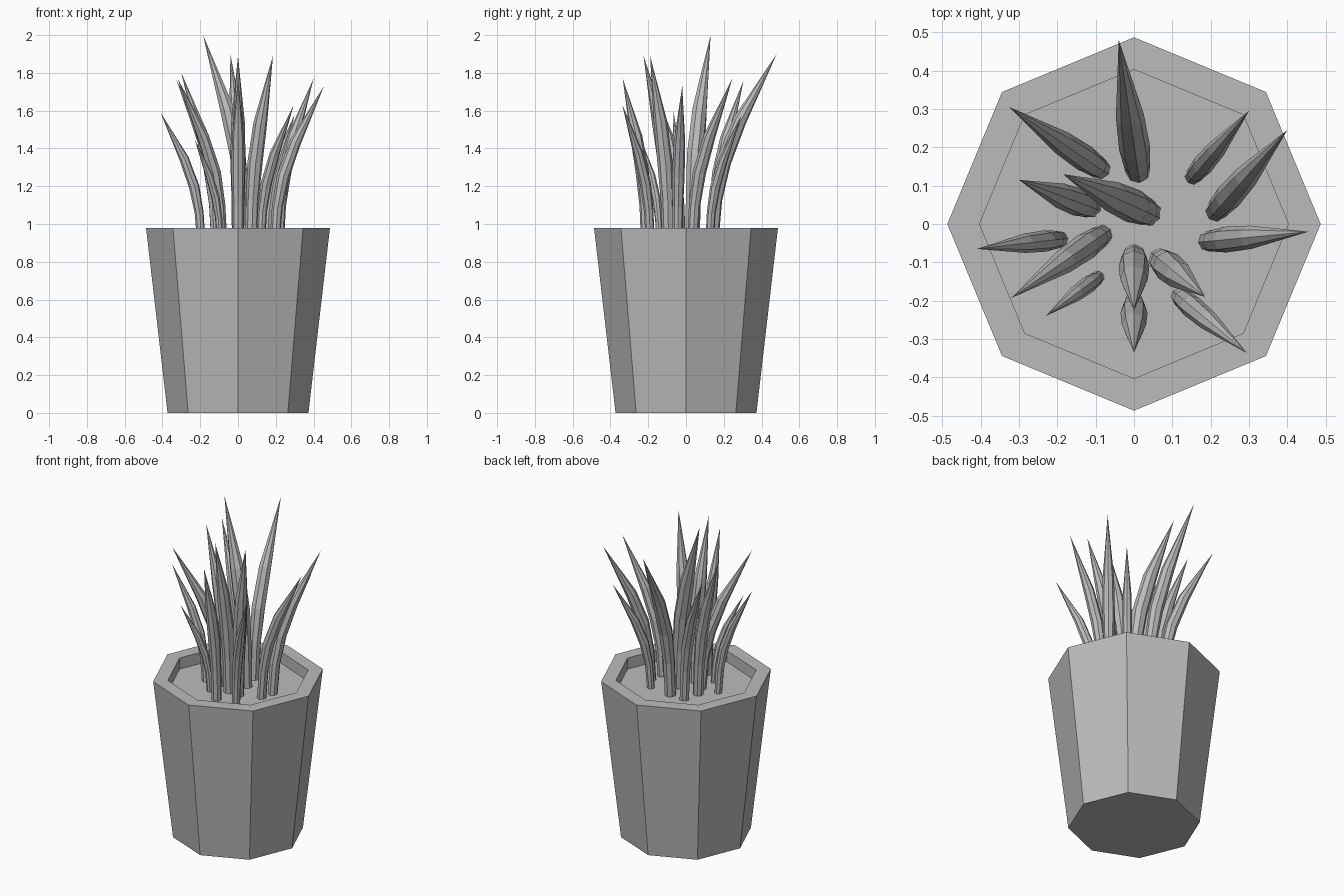
import bpy, bmesh, math
from mathutils import Vector, Matrix

if "Cube" in bpy.data.objects:
    bpy.data.objects.remove(bpy.data.objects["Cube"])

grey = bpy.data.materials.new("plain grey")
grey.use_nodes = True
colour = (0.5, 0.5, 0.5, 1)
grey.diffuse_color = colour
grey.node_tree.nodes["Principled BSDF"].inputs["Base Color"].default_value = colour

SIDES = 8
SOIL = 0.91


def loft(name, rings, caps):
    """Skin a list of (centre, x axis, y axis, radius) rings; radius 0 makes a point."""
    bm = bmesh.new()
    loops = []
    for centre, ax, ay, radius in rings:
        count = SIDES if radius else 1
        loops.append([bm.verts.new(centre + radius * (ax * math.cos(i * math.tau / SIDES)
                                                      + ay * math.sin(i * math.tau / SIDES)))
                      for i in range(count)])
    for low, high in zip(loops, loops[1:]):
        for i in range(SIDES):
            j = (i + 1) % SIDES
            if len(high) == 1:
                bm.faces.new((low[i], low[j], high[0]))
            else:
                bm.faces.new((low[i], low[j], high[j], high[i]))
    for loop in (loops[0], loops[-1]):
        if caps and len(loop) > 1:
            bm.faces.new(loop)
    bmesh.ops.recalc_face_normals(bm, faces=bm.faces)
    mesh = bpy.data.meshes.new(name)
    bm.to_mesh(mesh)
    bm.free()
    mesh.materials.append(grey)
    obj = bpy.data.objects.new(name, mesh)
    bpy.context.scene.collection.objects.link(obj)
    return obj


# Pot: outer wall, flat rim, inner wall and soil in one profile
X, Y = Vector((1, 0, 0)), Vector((0, 1, 0))
pot_profile = [(0.373, 0), (0.487, 0.98), (0.403, 0.98), (0.403, SOIL)]
loft("pot", [(Vector((0, 0, z)), X, Y, r) for r, z in pot_profile], True)

# Leaf profile: height fraction, outward fraction, radius for a leaf one unit tall
leaf_profile = [(0, 0, 0.033), (0.22, 0.05, 0.035), (0.42, 0.17, 0.041),
                (0.64, 0.42, 0.037), (1, 1, 0)]


def leaf(name, base, tip):
    base = Vector((*base, SOIL))
    reach = Vector(tip) - base
    height = reach.z
    flat = Vector((reach.x, reach.y, 0))
    side = Vector((0, 0, 1)).cross(flat).normalized()
    points = [base + flat * s + Vector((0, 0, height * t)) for t, s, r in leaf_profile]
    rings = []
    for i, (t, s, r) in enumerate(leaf_profile):
        # each ring stands square to the bend of the leaf
        along = points[min(i + 1, len(points) - 1)] - points[max(i - 1, 0)]
        if i == 0:
            along = Vector((0, 0, 1))
        out = side.cross(along).normalized()
        rings.append((points[i], out, side, r * height))
    loft(name, rings, True)


# Leaf base (x, y) and tip (x, y, z)
leaves = [
    ((0.01, 0.14), (-0.04, 0.48, 1.90)),
    ((-0.09, 0.145), (-0.325, 0.305, 1.76)),
    ((-0.115, 0.045), (-0.30, 0.115, 1.80)),
    ((0.035, 0.03), (-0.185, 0.13, 2.0)),
    ((0.155, 0.125), (0.30, 0.295, 1.58)),
    ((0.215, 0.035), (0.40, 0.245, 1.77)),
    ((0.195, -0.045), (0.455, -0.02, 1.73)),
    ((0.07, -0.095), (0.185, -0.19, 1.89)),
    ((0.12, -0.19), (0.295, -0.337, 1.63)),
    ((0, -0.21), (0, -0.335, 1.77)),
    ((0, -0.085), (0, -0.225, 1.89)),
    ((-0.085, -0.03), (-0.32, -0.193, 1.77)),
    ((-0.095, -0.14), (-0.23, -0.24, 1.45)),
    ((-0.195, -0.04), (-0.41, -0.065, 1.59)),
]
for number, (base, tip) in enumerate(leaves, 1):
    leaf(f"leaf_{number}", base, tip)
